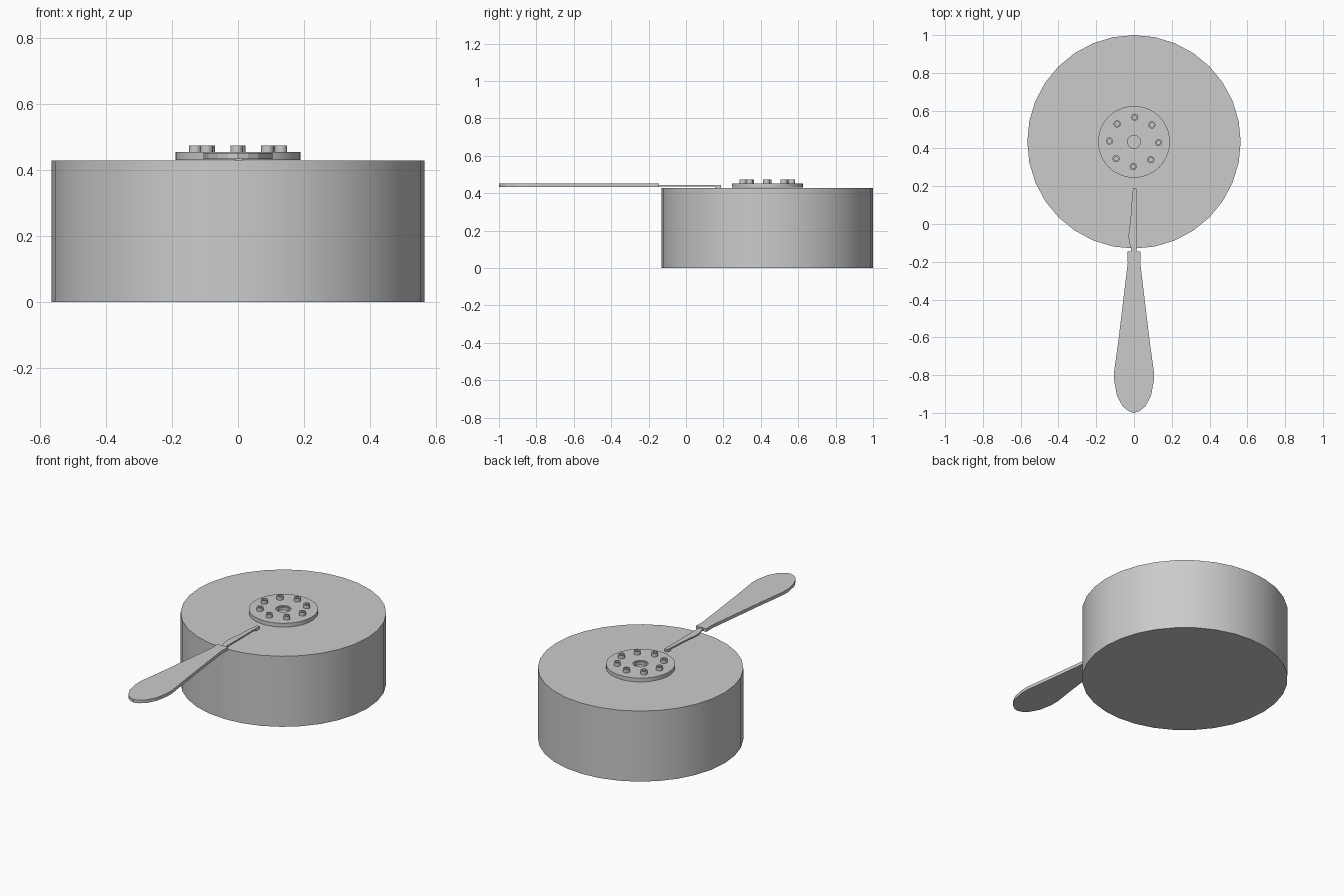
import bpy, bmesh
from math import cos, sin, pi, radians

if "Cube" in bpy.data.objects:
    bpy.data.objects.remove(bpy.data.objects["Cube"])

CY = 0.435  # centre of the round body in y


def make_object(name, bm):
    bmesh.ops.recalc_face_normals(bm, faces=bm.faces)
    mesh = bpy.data.meshes.new(name)
    bm.to_mesh(mesh)
    bm.free()
    ob = bpy.data.objects.new(name, mesh)
    bpy.context.collection.objects.link(ob)
    return ob


def lathe(name, profile, sides, x=0, y=CY, smooth=False):
    """Spin (radius, z) points around a vertical axis; radius 0 closes at a pole."""
    bm = bmesh.new()
    rings = []
    for r, z in profile:
        if r == 0:
            rings.append([bm.verts.new((x, y, z))] * sides)
        else:
            rings.append([bm.verts.new((x + r * sin(2 * pi * i / sides),
                                        y + r * cos(2 * pi * i / sides), z))
                          for i in range(sides)])
    for a, b in zip(rings, rings[1:]):
        for i in range(sides):
            j = (i + 1) % sides
            corners = list(dict.fromkeys([a[i], a[j], b[j], b[i]]))
            bm.faces.new(corners)
    ob = make_object(name, bm)
    if smooth:
        bpy.context.view_layer.objects.active = ob
        ob.select_set(True)
        bpy.ops.object.shade_smooth_by_angle(angle=radians(30))
        ob.select_set(False)
    return ob


def plate(name, outline, z0, z1):
    """Extrude a flat outline between two heights."""
    bm = bmesh.new()
    face = bm.faces.new([bm.verts.new((x, y, z0)) for x, y in outline])
    top = bmesh.ops.extrude_face_region(bm, geom=[face])["geom"]
    bmesh.ops.translate(bm, vec=(0, 0, z1 - z0),
                        verts=[v for v in top if isinstance(v, bmesh.types.BMVert)])
    return make_object(name, bm)


# Round body
lathe("round_body", [(0, 0), (0.565, 0), (0.565, 0.428), (0, 0.428)], 32, smooth=True)

# Flat disc with a stepped centre hole
lathe("top_disc", [(0, 0.43), (0.19, 0.43), (0.19, 0.453), (0.042, 0.453),
                   (0.042, 0.446), (0.034, 0.446), (0.034, 0.43), (0, 0.43)],
      40, smooth=True)

# Ring of small hollow studs
for k in range(8):
    a = 2 * pi * k / 8 + 0.03
    lathe(f"stud_{k + 1}", [(0, 0.453), (0.019, 0.453), (0.019, 0.474), (0.011, 0.474),
                            (0.011, 0.456), (0, 0.456)],
          16, 0.13 * sin(a), CY + 0.13 * cos(a), smooth=True)

# Knife handle, mirrored from its right half
half = [(0.035, -0.145), (0.033, -0.205), (0.083, -0.62), (0.105, -0.78), (0.105, -0.83),
        (0.09, -0.91), (0.06, -0.965), (0.03, -0.99)]
handle = half + [(0, -1.0)] + [(-x, y) for x, y in reversed(half)]
plate("knife_handle", handle, 0.432, 0.451)

# Thin knife blade and neck
plate("knife_blade", [(0.013, -0.15), (0.013, 0.187), (-0.005, 0.187), (-0.009, 0.16),
                      (-0.018, 0.03), (-0.029, -0.06), (-0.027, -0.09), (-0.015, -0.13),
                      (-0.015, -0.15)], 0.437, 0.445)

# Blade tip resting on the body
plate("blade_tip", [(0.013, 0.155), (0.013, 0.187), (-0.005, 0.187), (-0.009, 0.155)],
      0.428, 0.437)
